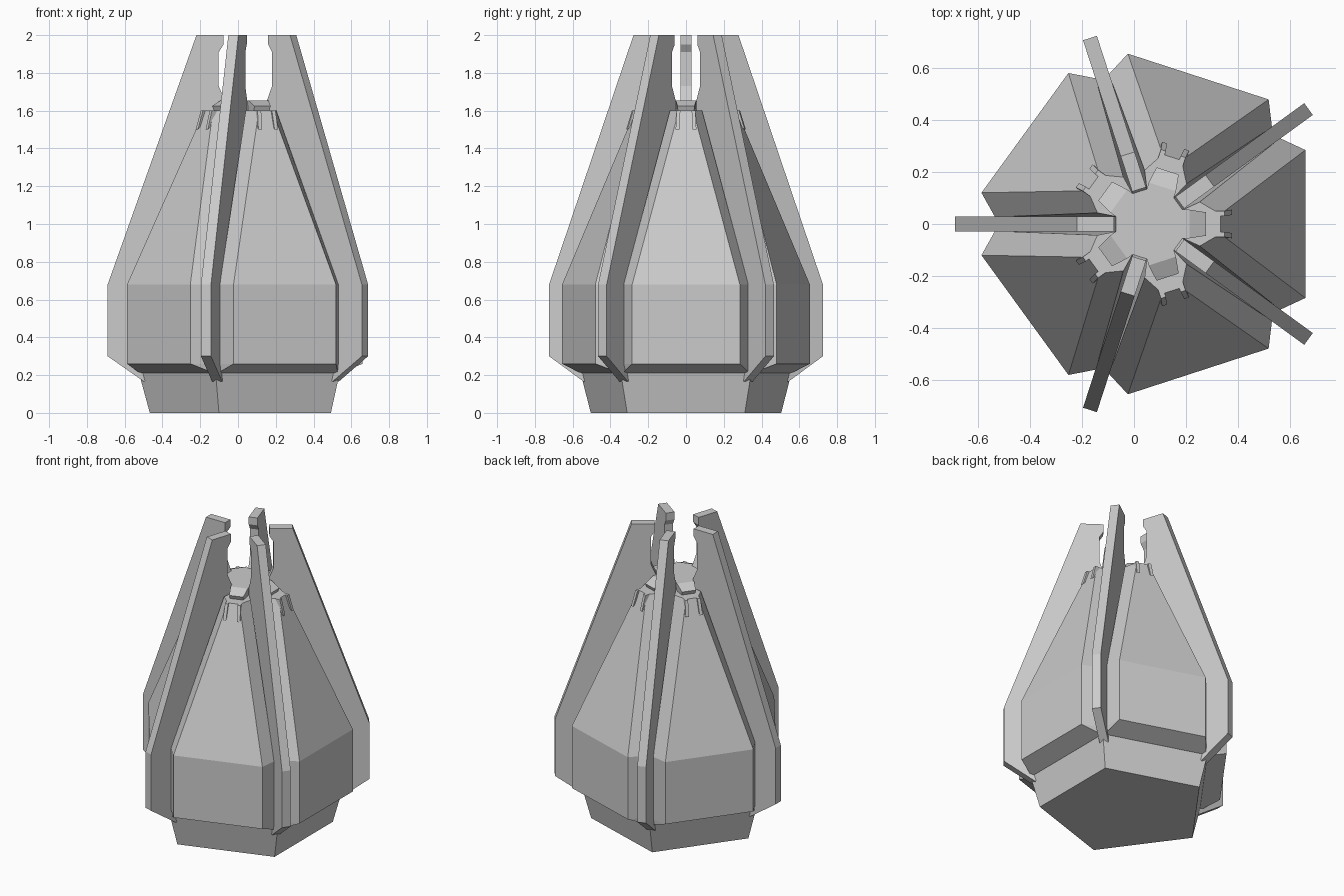
import bpy, bmesh
from math import radians
from mathutils import Matrix, Vector

cube = bpy.data.objects.get("Cube")
if cube:
    bpy.data.objects.remove(cube)

AXIS_X = 0.063  # the five-fold axis sits off the bounding-box centre
HALF_FIN = 0.028

grey = bpy.data.materials.new("plain grey")
grey.use_nodes = True
colour = (0.6, 0.6, 0.6, 1)
grey.diffuse_color = colour
grey.node_tree.nodes["Principled BSDF"].inputs["Base Color"].default_value = colour


def loft(name, rings, angle=0):
    """Join rings of (x, y, z) points, cap both ends and turn about the axis."""
    bm = bmesh.new()
    loops = [[bm.verts.new(p) for p in ring] for ring in rings]
    n = len(loops[0])
    for low, high in zip(loops, loops[1:]):
        for i in range(n):
            j = (i + 1) % n
            bm.faces.new((low[i], low[j], high[j], high[i]))
    bm.faces.new(loops[0][::-1])
    bm.faces.new(loops[-1])
    bmesh.ops.recalc_face_normals(bm, faces=bm.faces)
    turn = Matrix.Translation((AXIS_X, 0, 0)) @ Matrix.Rotation(radians(angle), 4, "Z")
    bm.transform(turn)
    mesh = bpy.data.meshes.new(name)
    bm.to_mesh(mesh)
    bm.free()
    mesh.materials.append(grey)
    obj = bpy.data.objects.new(name, mesh)
    bpy.context.collection.objects.link(obj)
    return obj


def polygon(sides, radius, z, start):
    return [Matrix.Rotation(radians(start + 360 * i / sides), 3, "Z") @ Vector((radius, 0, z))
            for i in range(sides)]


def panel_ring(z, r, h, side_r, side_h):
    """Section of a panel: outer face, bevels toward the fins, narrow root."""
    half = [(r, h), (side_r, side_h), (0.05, 0.02)]
    pts = half + [(x, -y) for x, y in reversed(half)]
    return [(x, y, z) for x, y in pts]


# Flared pentagonal base and ten-sided core
loft("base", [polygon(5, 0.53, 0, 36), polygon(5, 0.587, 0.21, 36)])
loft("core", [polygon(10, 0.14, 1.4, 18), polygon(10, 0.14, 1.655, 18)])

# Height, outer radius, half width, bevel radius, bevel half width
panel_sections = [(0.21, 0.477, 0.335, 0.46, 0.33),
                  (0.26, 0.597, 0.285, 0.50, 0.33),
                  (0.68, 0.597, 0.285, 0.50, 0.33),
                  (1.60, 0.27, 0.038, 0.19, 0.085)]

# Fin outline as radius and height
fin_outline = [(0.56, 0.165), (0.753, 0.30), (0.753, 0.68), (0.283, 2.0),
               (0.14, 2.0), (0.14, 1.95), (0.165, 1.91), (0.165, 1.73),
               (0.135, 1.66), (0.10, 1.60), (0.10, 0.20), (0.53, 0.20)]

# Cap: radius, half width, height along its top and underside
cap_top = [(0.12, 0.055, 1.655), (0.15, 0.055, 1.655), (0.215, 0.045, 1.625)]
cap_low = [(0.12, 0.05, 1.59), (0.15, 0.05, 1.59), (0.20, 0.042, 1.59)]

for k in range(5):
    a = 72 * k
    loft(f"panel_{k + 1}", [panel_ring(*s) for s in panel_sections], a)
    loft(f"fin_{k + 1}", [[(r, y, z) for r, z in fin_outline]
                          for y in (-HALF_FIN, HALF_FIN)], a + 36)
    loft(f"tip_cap_{k + 1}", [[(r, -h, z), (r, h, z), (r2, h2, z2), (r2, -h2, z2)]
                              for (r, h, z), (r2, h2, z2) in zip(cap_top, cap_low)], a)
    # Small prongs gripping the corners of the panel tip
    for side, s in (("left", 1), ("right", -1)):
        loft(f"prong_{side}_{k + 1}",
             [[(0.20, s * y, 1.60), (0.285, s * y, 1.60), (0.315, s * (y + 0.005), 1.50)]
              for y in (0.03, 0.05)], a)
